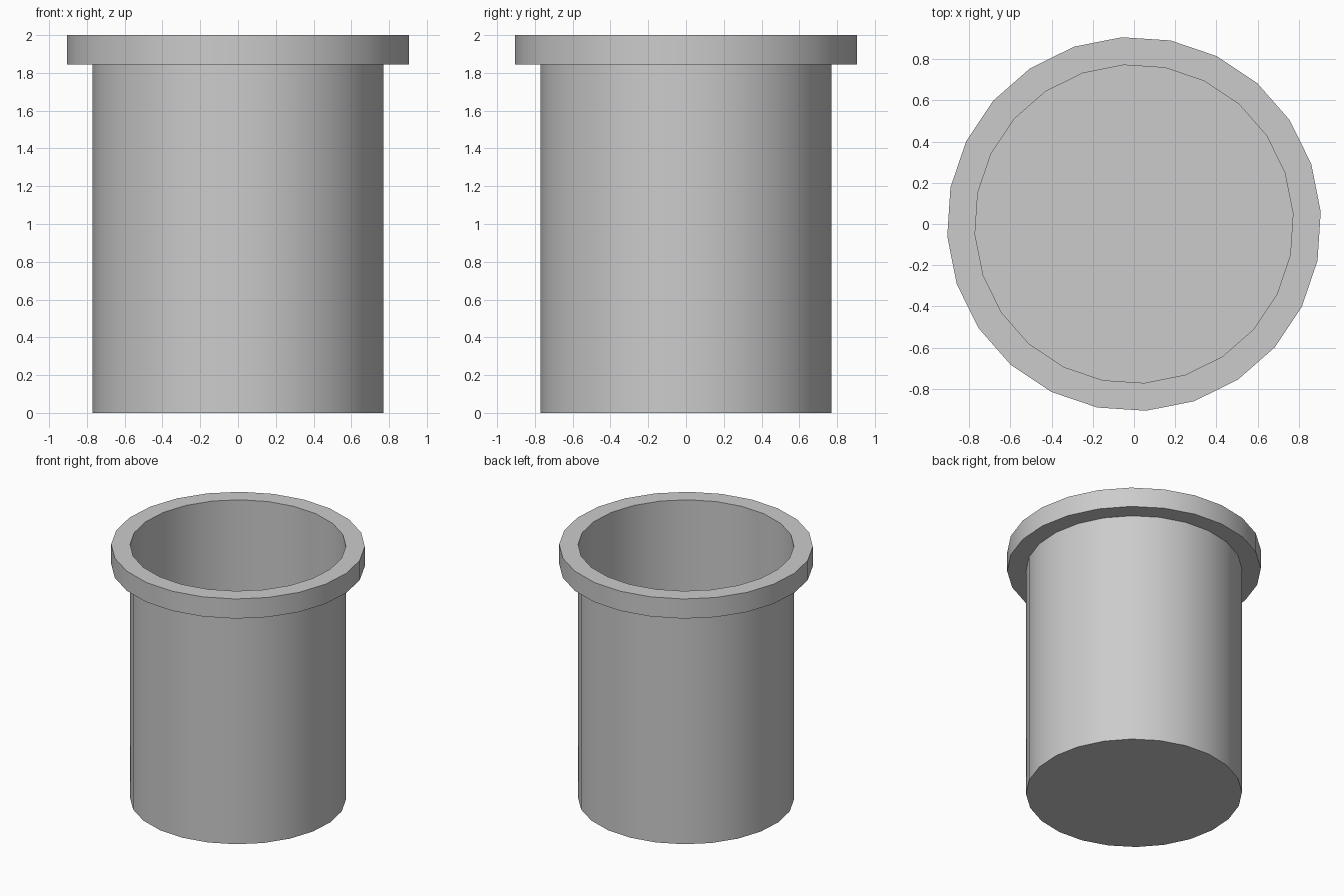
import bpy, bmesh
from math import sin, cos, pi, radians

if "Cube" in bpy.data.objects:
    bpy.data.objects.remove(bpy.data.objects["Cube"])

SIDES = 24
PHASE = radians(3.75)
R_BODY, R_RIM = 0.773, 0.908
Z_RIM, Z_TOP = 1.845, 2.0


def lathe(name, profile, closed=False, cap_bottom=False):
    """Revolve (radius, z) points around z; profile runs up the outer side."""
    bm = bmesh.new()
    rings = []
    for r, z in profile:
        angles = [PHASE + 2 * pi * i / SIDES for i in range(SIDES)]
        rings.append([bm.verts.new((r * cos(a), r * sin(a), z)) for a in angles])
    pairs = list(zip(rings, rings[1:]))
    if closed:
        pairs.append((rings[-1], rings[0]))
    for low, high in pairs:
        for i in range(SIDES):
            j = (i + 1) % SIDES
            bm.faces.new((low[i], low[j], high[j], high[i]))
    if cap_bottom:
        bm.faces.new(rings[0][::-1])
    mesh = bpy.data.meshes.new(name)
    bm.to_mesh(mesh)
    bm.free()
    obj = bpy.data.objects.new(name, mesh)
    bpy.context.collection.objects.link(obj)
    bpy.ops.object.select_all(action='DESELECT')
    obj.select_set(True)
    bpy.context.view_layer.objects.active = obj
    bpy.ops.object.shade_smooth_by_angle(angle=radians(30))
    return obj


# Thin open-topped body with a closed bottom
lathe("pot_body", [(R_BODY, 0), (R_BODY, Z_RIM)], cap_bottom=True)

# Square-section rim around the mouth
lathe("pot_rim", [(R_BODY, Z_RIM), (R_RIM, Z_RIM), (R_RIM, Z_TOP), (R_BODY, Z_TOP)],
      closed=True)
